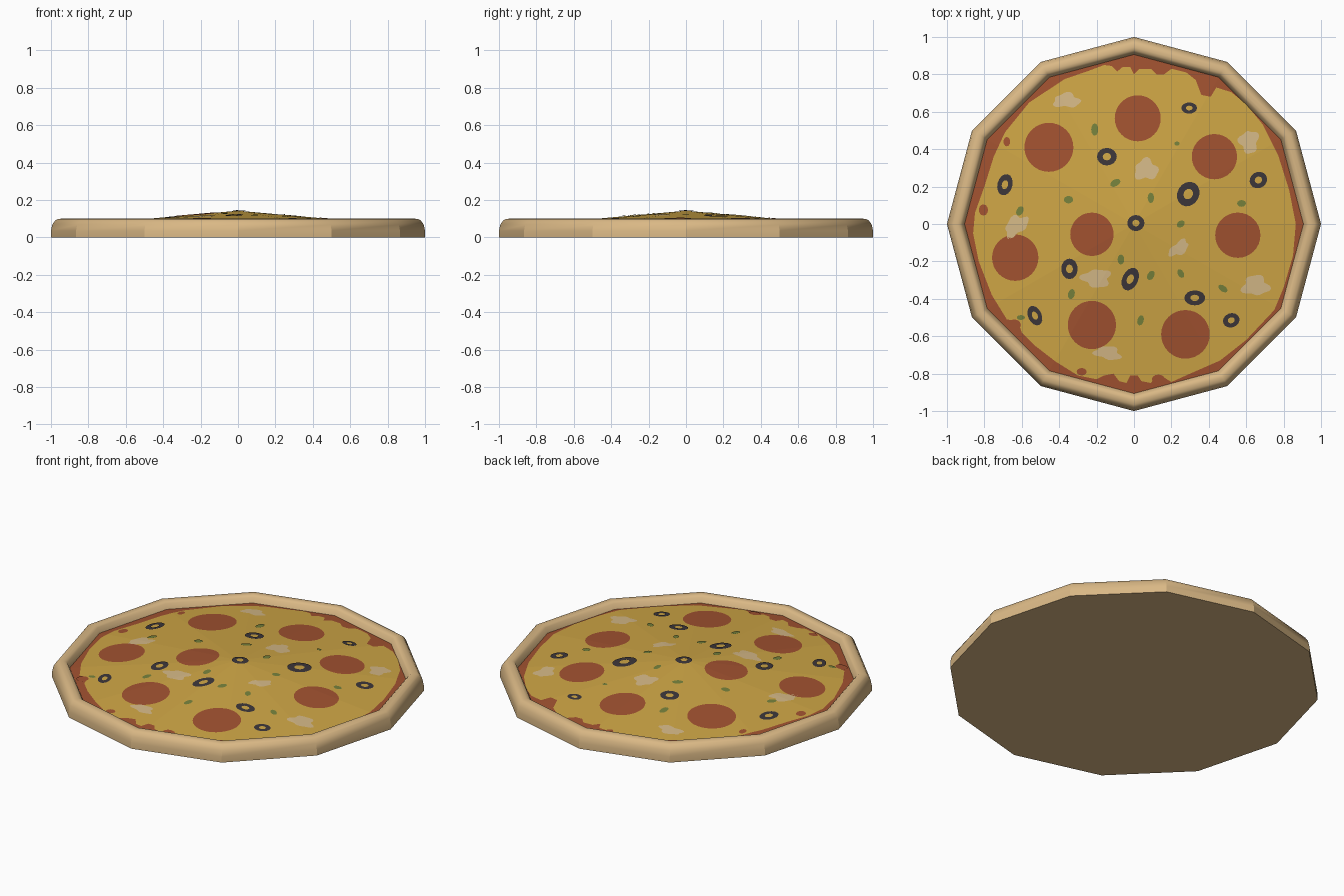
import bpy, bmesh, math, random
from mathutils import Vector

if "Cube" in bpy.data.objects:
    bpy.data.objects.remove(bpy.data.objects["Cube"])

random.seed(4)
SIDES = 12
RIM, RIM_Z, APEX_Z = 0.906, 0.059, 0.140


def material(name, rgb):
    m = bpy.data.materials.new(name)
    m.diffuse_color = (*rgb, 1)
    m.use_nodes = True
    m.node_tree.nodes["Principled BSDF"].inputs["Base Color"].default_value = m.diffuse_color
    return m


DOUGH = material("dough tan", (0.70, 0.48, 0.235))
SAUCE = material("tomato red", (0.36, 0.085, 0.03))
CHEESE = material("cheese yellow", (0.62, 0.38, 0.06))
OLIVE = material("olive black", (0.045, 0.037, 0.042))
PEPPER = material("pepper green", (0.18, 0.22, 0.045))
ONION = material("onion cream", (0.66, 0.48, 0.24))


def finish(bm, name, mat):
    me = bpy.data.meshes.new(name)
    bm.to_mesh(me)
    bm.free()
    ob = bpy.data.objects.new(name, me)
    me.materials.append(mat)
    bpy.context.collection.objects.link(ob)
    return ob


def dome_z(x, y):
    """Height of the faceted, slightly raised filling."""
    s = max(x * math.cos(a) + y * math.sin(a)
            for a in (math.radians(15 + 30 * k) for k in range(SIDES)))
    return APEX_Z - (APEX_Z - RIM_Z) * s / (RIM * math.cos(math.pi / SIDES))


def plates(name, mat, polygons, lift):
    """Thin flat shapes draped over the dome, split along its ridges."""
    bm = bmesh.new()
    for poly in polygons:
        bm.faces.new([bm.verts.new((x, y, 0)) for x, y in poly])
    bmesh.ops.triangulate(bm, faces=bm.faces[:])
    for k in range(SIDES // 2):
        a = k * math.tau / SIDES
        bmesh.ops.bisect_plane(bm, geom=bm.verts[:] + bm.edges[:] + bm.faces[:],
                               plane_co=(0, 0, 0), plane_no=(-math.sin(a), math.cos(a), 0))
    for f in bm.faces:
        f.normal_update()
        if f.normal.z < 0:
            f.normal_flip()
    for v in bm.verts:
        v.co.z = dome_z(v.co.x, v.co.y) + lift
    return finish(bm, name, mat)


def ellipse(cx, cy, rx, ry, rot=0, n=24, wobble=0.0):
    c, s = math.cos(math.radians(rot)), math.sin(math.radians(rot))
    p, q = random.uniform(0, 6), random.uniform(0, 6)
    pts = []
    for i in range(n):
        t = math.tau * i / n
        k = 1 + wobble * (0.6 * math.sin(3 * t + p) + 0.5 * math.sin(5 * t + q))
        x, y = rx * k * math.cos(t), ry * k * math.sin(t)
        pts.append((cx + x * c - y * s, cy + x * s + y * c))
    return pts


def ring(cx, cy, rx, ry, rot=0, hole=0.42, n=16):
    out = ellipse(cx, cy, rx, ry, rot, n)
    inn = ellipse(cx, cy, rx * hole, ry * hole, rot, n)
    return [(out[i], out[(i + 1) % n], inn[(i + 1) % n], inn[i]) for i in range(n)]


# Crust: rounded rim swept around twelve sides, with a flat base
profile = [(1, 0), (1, 0.035), (0.993, 0.068), (0.978, 0.09), (0.966, 0.097), (0.945, 0.1),
           (0.93, 0.097), (0.919, 0.088), (RIM, RIM_Z)]
bm = bmesh.new()
cols = []
for k in range(SIDES):
    a = k * math.tau / SIDES
    cols.append([bm.verts.new((r * math.cos(a), r * math.sin(a), z)) for r, z in profile])
for k in range(SIDES):
    A, B = cols[k], cols[(k + 1) % SIDES]
    for j in range(len(profile) - 1):
        bm.faces.new((A[j], B[j], B[j + 1], A[j + 1]))
bm.faces.new([c[0] for c in reversed(cols)])
crust = finish(bm, "crust", DOUGH)
bpy.context.view_layer.objects.active = crust
crust.select_set(True)
bpy.ops.object.shade_smooth_by_angle(angle=math.radians(29))
crust.select_set(False)

# Sauce: the low twelve-sided dome
plates("sauce", SAUCE, [ellipse(0, 0, RIM, RIM, n=SIDES)], 0)

# Cheese with a ragged edge
cheese = [(-.37, .775), (-.24, .82), (-.16, .85), (-.12, .845), (-.09, .815), (-.06, .84),
          (-.02, .84), (.0, .80), (.03, .83), (.09, .83), (.12, .80), (.16, .80), (.2, .83),
          (.28, .81), (.33, .77), (.36, .69), (.41, .68), (.44, .73), (.52, .705), (.60, .64),
          (.69, .53), (.77, .37), (.83, .18), (.865, .0), (.85, -.17), (.80, -.34), (.75, -.46),
          (.60, -.62), (.46, -.73), (.3, -.80), (.2, -.845), (.16, -.82), (.12, -.81),
          (.09, -.85), (.04, -.84), (.02, -.81), (-.02, -.81), (-.04, -.85), (-.08, -.84),
          (-.11, -.80), (-.16, -.81), (-.2, -.83), (-.3, -.81), (-.42, -.735), (-.53, -.65),
          (-.60, -.58), (-.62, -.52), (-.68, -.51), (-.76, -.38), (-.83, -.2), (-.86, -.05),
          (-.85, .06), (-.80, .2), (-.75, .36), (-.69, .49), (-.56, .65)]
plates("cheese", CHEESE, [cheese], 0.0025)

# Small sauce spots breaking through the cheese
spots = [(-.68, .44, .018, .025), (-.805, .075, .025, .03), (-.28, -.79, .027, .02),
         (-.64, -.54, .035, .03), (.13, -.83, .035, .025)]
plates("sauce_spots", SAUCE, [ellipse(*s, n=12) for s in spots], 0.004)

# Sausage slices
slices = [(.02, .565, .123), (-.455, .41, .131), (.43, .36, .121), (-.225, -.055, .116),
          (.555, -.06, .121), (-.635, -.18, .124), (-.225, -.54, .129), (.275, -.59, .13)]
plates("sausage_slices", SAUCE, [ellipse(x, y, r, r, n=32) for x, y, r in slices], 0.005)

# Onion pieces
onions = [(-.36, .66, .07, .038, 0), (.065, .29, .062, .055, 0), (.615, .44, .05, .06, 0),
          (-.63, -.01, .07, .045, 40), (.24, -.13, .06, .032, 35), (-.2, -.29, .075, .048, 0),
          (.65, -.33, .07, .053, 0), (-.14, -.69, .07, .035, -10)]
plates("onion_pieces", ONION, [ellipse(*o, n=30, wobble=0.25) for o in onions], 0.005)

# Olive rings
olives = [(.295, .62, .042, .03, 0), (-.145, .36, .053, .047, 0), (-.69, .21, .04, .058, -15),
          (.29, .16, .058, .068, -30), (.665, .235, .048, .043, 30), (.01, .005, .046, .043, 0),
          (-.345, -.24, .044, .055, 0), (-.02, -.295, .042, .064, -25), (.325, -.395, .056, .04, 0),
          (-.53, -.49, .036, .055, 25), (.52, -.515, .045, .038, 20)]
plates("olive_rings", OLIVE, [q for o in olives for q in ring(*o)], 0.006)

# Green pepper bits
bits = [(-.21, .505, .019, .033, 0), (.23, .43, .014, .011, 0), (-.35, .13, .025, .02, 0),
        (-.1, .22, .03, .018, 30), (.09, .14, .017, .028, 0), (.25, 0, .023, .017, 30),
        (-.61, .07, .018, .027, -30), (.575, .11, .024, .018, 0), (-.07, -.19, .018, .027, 0),
        (.09, -.275, .018, .027, -30), (.25, -.265, .016, .025, 30), (-.335, -.375, .018, .028, -15),
        (.475, -.345, .028, .016, -35), (.035, -.515, .017, .028, -15), (-.605, -.5, .022, .013, 0)]
plates("pepper_bits", PEPPER, [ellipse(*b, n=12) for b in bits], 0.006)
